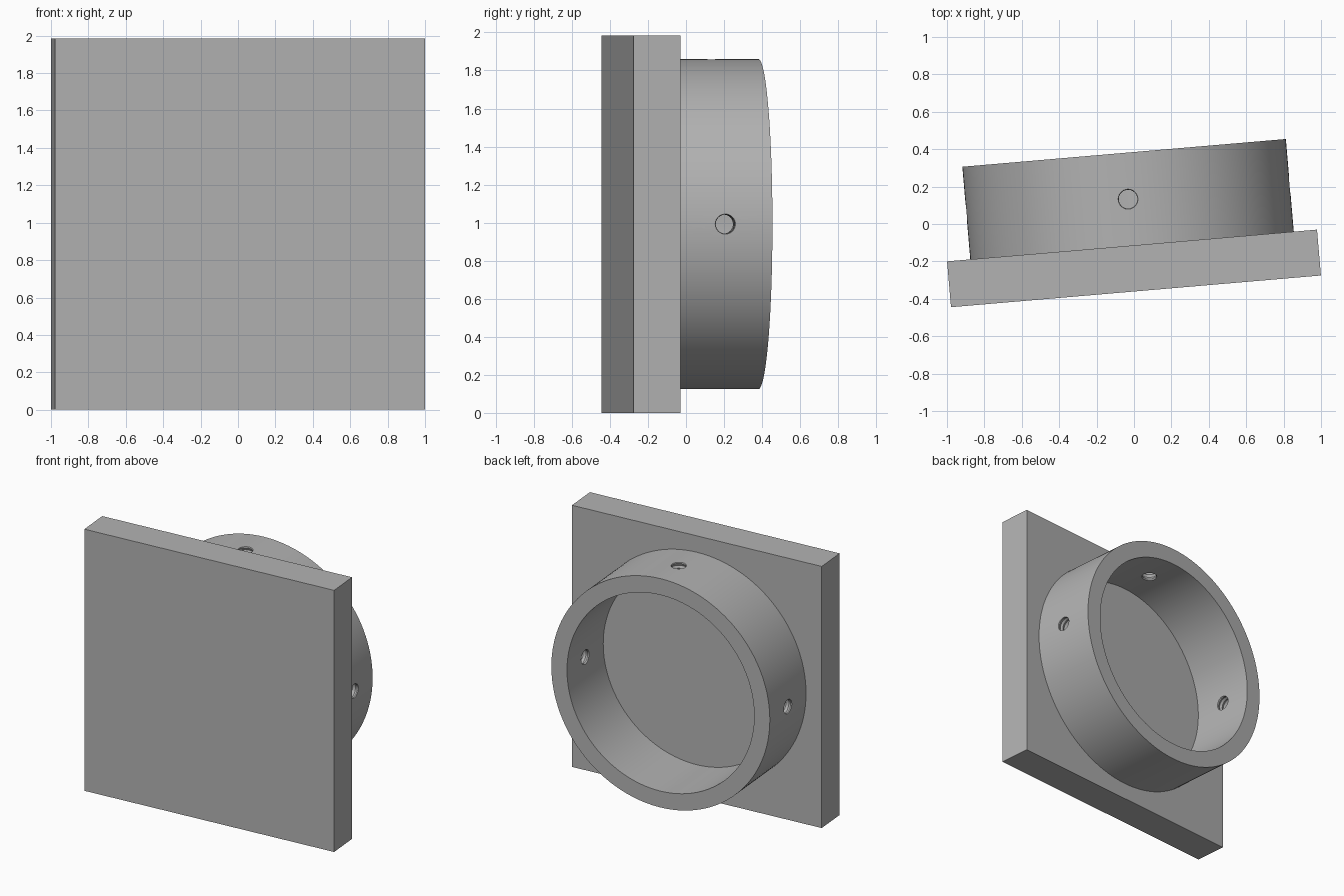
import bpy, bmesh
from math import radians, pi
from mathutils import Matrix, Vector

cube = bpy.data.objects.get("Cube")
if cube:
    bpy.data.objects.remove(cube, do_unlink=True)

SIDE, THICK = 1.985, 0.246
OUTER, INNER, DEPTH = 0.868, 0.744, 0.497
MID = (OUTER + INNER) / 2

grey = bpy.data.materials.new("plain_grey")
grey.use_nodes = True
colour = (0.45, 0.45, 0.45, 1)
grey.diffuse_color = colour
grey.node_tree.nodes["Principled BSDF"].inputs["Base Color"].default_value = colour

# The whole model is turned slightly about the vertical axis
PLACE = Matrix.Translation((0, -0.2375, SIDE / 2)) @ Matrix.Rotation(radians(4.9), 4, "Z")


def add_object(name, bm):
    bmesh.ops.recalc_face_normals(bm, faces=bm.faces)
    mesh = bpy.data.meshes.new(name)
    bm.to_mesh(mesh)
    bm.free()
    mesh.materials.append(grey)
    obj = bpy.data.objects.new(name, mesh)
    bpy.context.collection.objects.link(obj)
    return obj


def lathe(profile, steps):
    """Spin a closed (radius, height) outline about z."""
    bm = bmesh.new()
    verts = [bm.verts.new((r, 0, h)) for r, h in profile]
    edges = [bm.edges.new((v, verts[i - 1])) for i, v in enumerate(verts)]
    bmesh.ops.spin(bm, geom=verts + edges, cent=(0, 0, 0), axis=(0, 0, 1),
                   angle=2 * pi, steps=steps, use_merge=False)
    bmesh.ops.remove_doubles(bm, verts=bm.verts, dist=1e-5)
    return bm


# Square base plate
bm = bmesh.new()
bmesh.ops.create_cube(bm, size=1)
bmesh.ops.scale(bm, vec=(SIDE, THICK, SIDE), verts=bm.verts)
plate = add_object("base_plate", bm)
plate.matrix_world = PLACE

# Round collar standing on the back of the plate
back = THICK / 2
bm = lathe([(INNER, back - 0.01), (OUTER, back - 0.01),
            (OUTER, back + DEPTH), (INNER, back + DEPTH)], 160)
bm.transform(Matrix.Rotation(-pi / 2, 4, "X"))
collar = add_object("collar", bm)

# Threaded screw holes through the collar wall, one on each side
pitch, crest, root = 0.036, 0.05, 0.058
teeth = [(root if i % 2 else crest, (i - 5) * pitch / 2) for i in range(11)]
outline = [(0, teeth[0][1])] + teeth + [(0, teeth[-1][1])]
cutters = []
for k in range(4):
    bm = lathe(outline, 32)
    spot = Vector((0, back + DEPTH / 2, 0))
    turn = Matrix.Rotation(k * pi / 2, 4, "Y")
    bm.transform(Matrix.Translation(spot) @ turn @ Matrix.Translation((0, 0, MID)))
    cutter = add_object("hole_cutter", bm)
    cutter.hide_render = True
    cutters.append(cutter)
    mod = collar.modifiers.new("screw_hole", "BOOLEAN")
    mod.operation, mod.solver, mod.object = "DIFFERENCE", "EXACT", cutter

# Bake the holes and drop the cutters
bpy.context.view_layer.update()
graph = bpy.context.evaluated_depsgraph_get()
baked = bpy.data.meshes.new_from_object(collar.evaluated_get(graph))
collar.modifiers.clear()
collar.data = baked
for cutter in cutters:
    bpy.data.objects.remove(cutter, do_unlink=True)

# Smooth the round walls, keep the rims sharp
collar.data.shade_smooth()
collar.data.set_sharp_from_angle(angle=radians(30))
collar.matrix_world = PLACE
